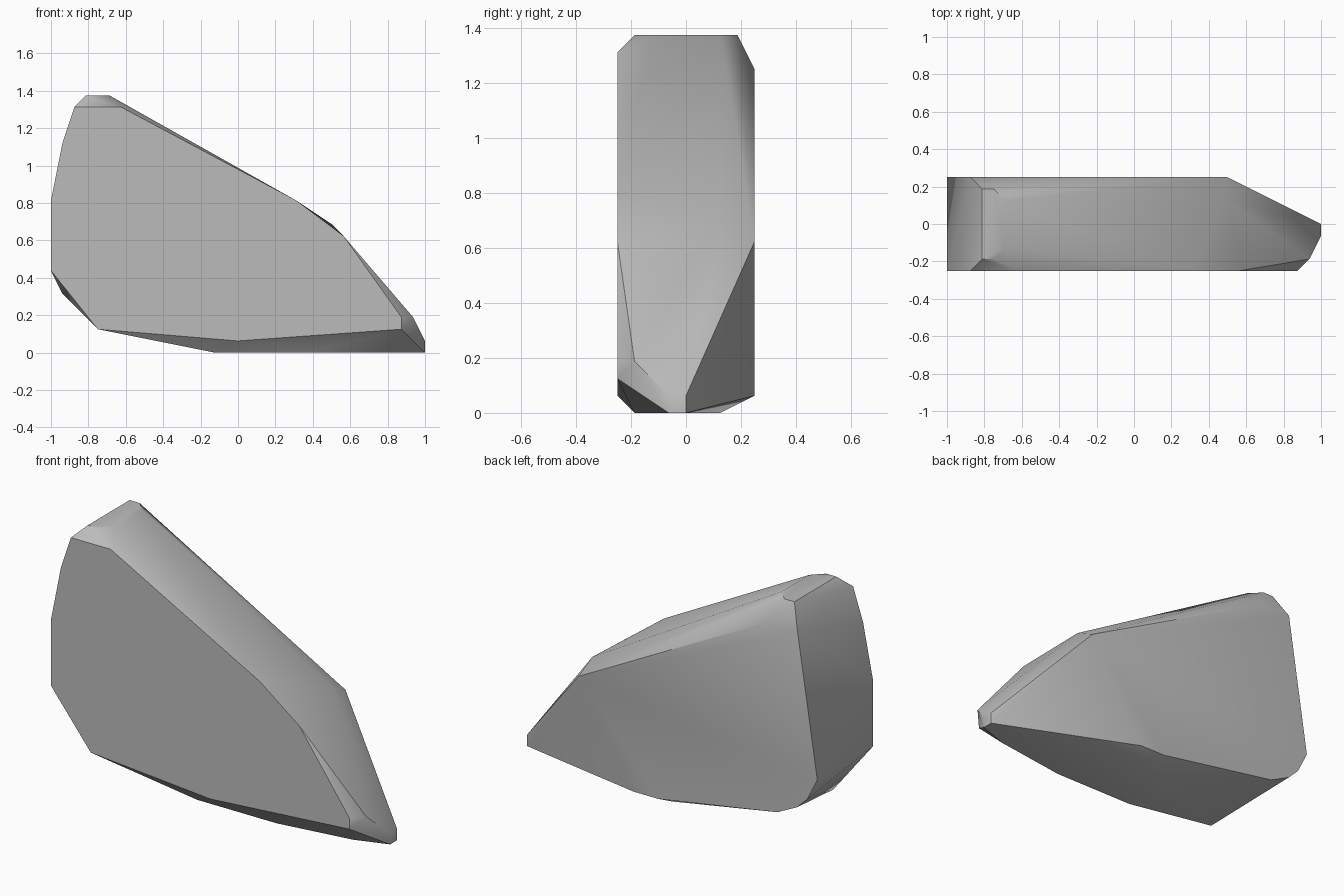
import bpy
import bmesh
import math

# Remove the default cube
default_cube = bpy.data.objects.get("Cube")
if default_cube:
    bpy.data.objects.remove(default_cube, do_unlink=True)

UNIT = 1 / 16  # the boulder's corners sit on a regular grid of this spacing


def make_material(name, colour):
    material = bpy.data.materials.new(name)
    material.use_nodes = True
    material.diffuse_color = colour
    shader = material.node_tree.nodes["Principled BSDF"]
    shader.inputs["Base Color"].default_value = colour
    shader.inputs["Roughness"].default_value = 0.9
    return material


# Cross-section outlines from front to back: depth, then (x, z) corners
sections = (
    # flat front face
    (-4, [(-12, 2), (-16, 7), (-16, 13), (-15, 18), (-14, 21), (-10, 21),
          (5, 13), (9, 10), (14, 3), (14, 2), (0, 1)]),
    # chamfer behind the front face
    (-3, [(-13, 22), (-12, 22), (15, 3), (6, 0), (-2, 0)]),
    (-2, [(-11, 22), (13, 0)]),
    # blunt tip at the low end
    (-1, [(16, 1), (16, 0)]),
    (0, [(16, 1), (16, 0)]),
    # chamfer before the back face
    (2, [(-11, 22), (8, 11), (0, 0)]),
    (3, [(-13, 22), (-12, 22)]),
    # flat back face
    (4, [(-14, 20), (-11, 20), (8, 10), (2.5, 1), (0, 1), (-12, 3),
         (-14, 4), (-15, 5), (-16, 7)]),
)

# Boulder: tight skin around all the section corners
bm = bmesh.new()
for depth, outline in sections:
    for x, z in outline:
        bm.verts.new((x * UNIT, depth * UNIT, z * UNIT))
hull = bmesh.ops.convex_hull(bm, input=bm.verts[:])
unused = {v for v in hull["geom_interior"] + hull["geom_unused"]
          if isinstance(v, bmesh.types.BMVert)}
bmesh.ops.delete(bm, geom=list(unused), context="VERTS")

# Merge coplanar triangles into whole facets
bmesh.ops.dissolve_limit(bm, angle_limit=math.radians(1),
                         verts=bm.verts[:], edges=bm.edges[:])
bmesh.ops.recalc_face_normals(bm, faces=bm.faces[:])

mesh = bpy.data.meshes.new("boulder")
bm.to_mesh(mesh)
bm.free()
boulder = bpy.data.objects.new("boulder", mesh)
bpy.context.collection.objects.link(boulder)
mesh.materials.append(make_material("stone grey", (0.5, 0.5, 0.5, 1)))

# Soft shading across shallow facets, sharp creases elsewhere
bpy.ops.object.select_all(action="DESELECT")
boulder.select_set(True)
bpy.context.view_layer.objects.active = boulder
bpy.ops.object.shade_smooth_by_angle(angle=math.radians(35))
